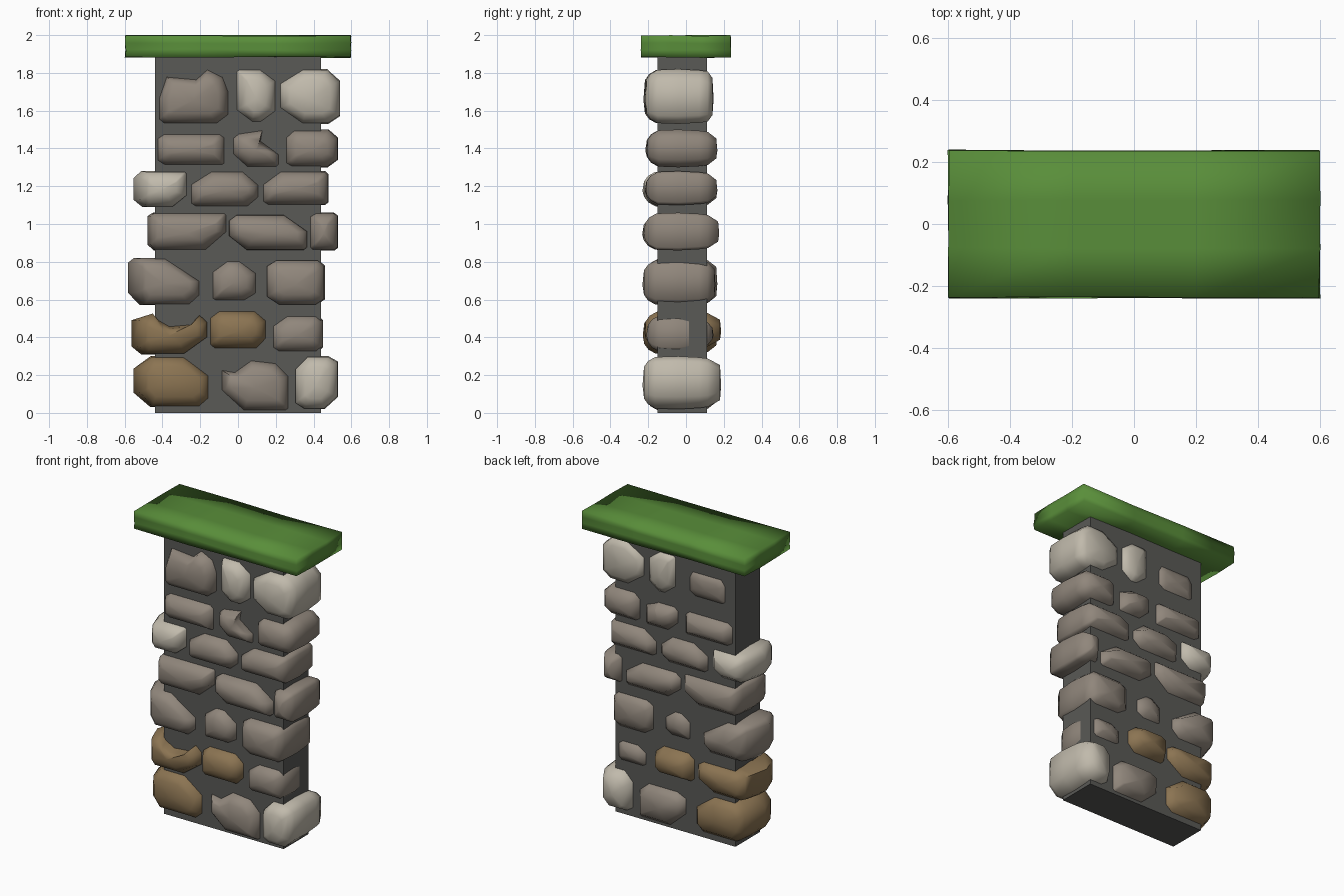
import bpy
import bmesh
import random
from math import radians
from mathutils import Vector

random.seed(4)
if "Cube" in bpy.data.objects:
    bpy.data.objects.remove(bpy.data.objects["Cube"], do_unlink=True)


def material(name, colour):
    mat = bpy.data.materials.new(name)
    mat.use_nodes = True
    mat.diffuse_color = (*colour, 1)
    mat.node_tree.nodes["Principled BSDF"].inputs["Base Color"].default_value = (*colour, 1)
    return mat


MORTAR = material("dark mortar", (0.10, 0.10, 0.093))
GREY = material("warm grey stone", (0.28, 0.24, 0.20))
PALE = material("pale stone", (0.53, 0.49, 0.41))
BROWN = material("brown stone", (0.26, 0.175, 0.085))
GREEN = material("moss green", (0.10, 0.27, 0.042))

WALL_END = 0.44  # half width of the mortar core


def finish(name, bm, mat, smooth_angle=None):
    """Turn a bmesh into a scene object with one material."""
    bmesh.ops.recalc_face_normals(bm, faces=bm.faces)
    mesh = bpy.data.meshes.new(name)
    bm.to_mesh(mesh)
    bm.free()
    mesh.materials.append(mat)
    obj = bpy.data.objects.new(name, mesh)
    bpy.context.collection.objects.link(obj)
    if smooth_angle:
        bpy.ops.object.select_all(action="DESELECT")
        obj.select_set(True)
        bpy.context.view_layer.objects.active = obj
        bpy.ops.object.shade_smooth_by_angle(angle=radians(smooth_angle))


def box(low, high, cuts=0, jitter=0.0):
    """Box between two corners, optionally subdivided and roughened."""
    bm = bmesh.new()
    bmesh.ops.create_cube(bm, size=1)
    if cuts:
        bmesh.ops.subdivide_edges(bm, edges=bm.edges[:], cuts=cuts, use_grid_fill=True)
    low, high = Vector(low), Vector(high)
    for v in bm.verts:
        for i in range(3):
            v.co[i] = low[i] + (v.co[i] + 0.5) * (high[i] - low[i])
        v.co -= Vector([random.uniform(0, jitter) * (1 if c > 0 else -1) for c in
                        (v.co.x, v.co.y, v.co.z - (low.z + high.z) / 2)])
    return bm


def wedge(x, y):
    """Narrow the ends that overhang the right side of the wall, front and back."""
    if x < -WALL_END:
        x = -WALL_END + (x + WALL_END) * max(0.3, 1 - 2.6 * abs(y + 0.02))
    return x


def stone(name, mat, x0, x1, z0, z1, cuts, top=None, back=0.012, depth=0.16):
    """Worn stone through the wall: a cut-cornered outline lofted front to back.
    cuts run bottom left, bottom right, top right, top left.
    top gives a chipped upper edge, right to left, that heals towards the back."""
    size = min(x1 - x0, z1 - z0)
    corners = [(x0, z0, 1, 1), (x1, z0, -1, 1), (x1, z1, -1, -1), (x0, z1, 1, -1)]
    outline = []
    for i, ((x, z, sx, sz), cut) in enumerate(zip(corners, cuts)):
        along = (x + sx * cut * size * random.uniform(0.9, 1.5), z, z)
        side_z = z + sz * cut * size * random.uniform(0.8, 1.1)
        upright = (x, side_z, side_z)
        pair = [upright, along] if i % 2 == 0 else [along, upright]
        if top and i >= 2:
            pair = [(x, side_z, max(side_z, z1 - 0.3 * size))]
        outline += pair
        if top and i == 2:
            outline += [(px, pz, z1 - 0.02) for px, pz in top]
    cx, cz = (x0 + x1) / 2, (z0 + z1) / 2
    hx, hz = (x1 - x0) / 2, (z1 - z0) / 2
    front = -random.uniform(0.2, 0.225)
    rings = [(front, 0.055), (front + 0.022, 0.025), (front + 0.06, 0.004), (-0.04, 0.0),
             (0.07, back * 0.5), (0.115, back), (depth, back + 0.035)]
    bm = bmesh.new()
    loops = []
    for y, inset in rings:
        kx, kz = max(0.3, 1 - inset / hx), max(0.3, 1 - inset / hz)
        heal = min(1, max(0, (y + 0.12) / 0.15))
        loops.append([bm.verts.new((wedge(cx + (x - cx) * kx, y), y,
                                    cz + (z + (zb - z) * heal - cz) * kz))
                      for x, z, zb in outline])
    count = len(outline)
    for a, b in zip(loops, loops[1:]):
        for i in range(count):
            j = (i + 1) % count
            bm.faces.new((a[i], a[j], b[j], b[i]))
    # Gently domed ends
    for loop, bulge in ((loops[0], -0.008), (loops[-1], 0.006)):
        tip = bm.verts.new((cx, loop[0].co.y + bulge, cz - 0.1 * hz))
        for i in range(count):
            bm.faces.new((loop[i], loop[(i + 1) % count], tip))
    finish(name, bm, mat, 65)


# Mortar core and mossy cap
finish("wall_core", box((-WALL_END, -0.15, 0), (WALL_END, 0.11, 1.9)), MORTAR)
finish("moss_cap", box((-0.6, -0.24, 1.88), (0.6, 0.24, 2), 2, 0.006), GREEN, 180)

# First course, at the ground
stone("course_1_stone_right", BROWN, -.56, -.15, .03, .3, (.3, .2, .4, .25))
stone("course_1_stone_middle", GREY, -.09, .27, .01, .28, (.4, .05, .3, .2),
      [(.2, .265), (.07, .28), (-.02, .215)])
stone("course_1_stone_left", PALE, .3, .53, .02, .3, (.15, .3, .15, .3), depth=.18)

# Second course
stone("course_2_stone_right", BROWN, -.57, -.16, .31, .53, (.2, .4, .2, .2),
      [(-.2, .52), (-.25, .465), (-.36, .455), (-.42, .49), (-.46, .53)])
stone("course_2_stone_middle", BROWN, -.15, .15, .34, .54, (.1, .25, .3, .2), depth=.18)
stone("course_2_stone_left", GREY, .18, .45, .32, .52, (.1, .15, .15, .3), back=.04, depth=.14)

# Third course
stone("course_3_stone_right", GREY, -.59, -.2, .57, .82, (.25, .2, .5, .1))
stone("course_3_stone_middle", GREY, -.14, .1, .59, .81, (.05, .2, .3, .3), back=.035, depth=.14)
stone("course_3_stone_left", GREY, .15, .46, .57, .81, (.2, .15, .15, .15), depth=.15)

# Fourth course
stone("course_4_stone_right", GREY, -.48, -.06, .86, 1.06, (.15, .5, .05, .1))
stone("course_4_stone_middle", GREY, -.05, .37, .86, 1.05, (.45, .1, .45, .15))
stone("course_4_stone_left", GREY, .38, .53, .86, 1.06, (.1, .1, .1, .15), depth=.17)

# Fifth course
stone("course_5_stone_right", PALE, -.56, -.27, 1.09, 1.28, (.2, .3, .05, .2))
stone("course_5_stone_middle", GREY, -.25, .11, 1.09, 1.28, (.1, .3, .35, .4))
stone("course_5_stone_left", GREY, .13, .48, 1.1, 1.28, (.1, .1, .1, .4))

# Sixth course
stone("course_6_stone_right", GREY, -.43, -.07, 1.31, 1.48, (.15, .05, .1, .15))
stone("course_6_stone_middle", GREY, -.03, .22, 1.3, 1.5, (.4, .05, .65, .25),
      [(.12, 1.44), (.13, 1.5), (0, 1.48)])
stone("course_6_stone_left", GREY, .25, .53, 1.3, 1.5, (.1, .2, .2, .2))

# Seventh course, under the cap
stone("course_7_stone_right", GREY, -.42, -.05, 1.53, 1.81, (.1, .2, .35, .5),
      [(-.08, 1.78), (-.16, 1.82), (-.22, 1.765), (-.38, 1.78)], back=.06, depth=.13)
stone("course_7_stone_middle", PALE, -.01, .2, 1.54, 1.82, (.3, .25, .3, .05), depth=.14)
stone("course_7_stone_left", PALE, .22, .54, 1.53, 1.82, (.35, .15, .25, .3), depth=.14)
